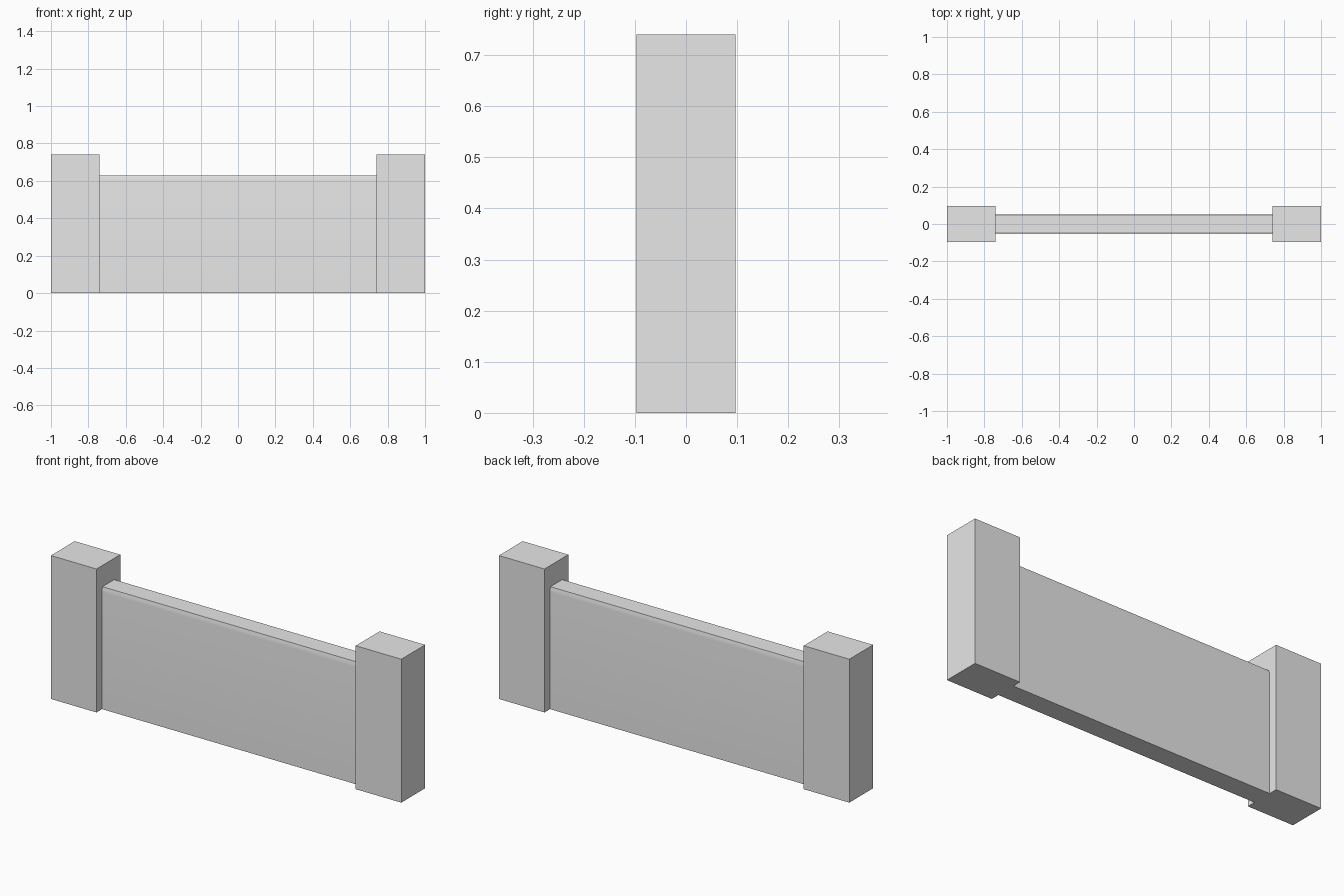
import bpy
import bmesh

cube = bpy.data.objects.get("Cube")
if cube:
    bpy.data.objects.remove(cube, do_unlink=True)

# Single plain grey material
grey = bpy.data.materials.new("plain_grey")
grey.use_nodes = True
colour = (0.8, 0.8, 0.8, 1)
grey.diffuse_color = colour
grey.node_tree.nodes["Principled BSDF"].inputs["Base Color"].default_value = colour


def extrude_profile(name, profile, x0, x1):
    """Sweep a closed (y, z) outline along x."""
    bm = bmesh.new()
    face = bm.faces.new([bm.verts.new((x0, y, z)) for y, z in profile])
    swept = bmesh.ops.extrude_face_region(bm, geom=[face])["geom"]
    verts = [v for v in swept if isinstance(v, bmesh.types.BMVert)]
    bmesh.ops.translate(bm, verts=verts, vec=(x1 - x0, 0, 0))
    bmesh.ops.recalc_face_normals(bm, faces=bm.faces)
    mesh = bpy.data.meshes.new(name)
    bm.to_mesh(mesh)
    bm.free()
    mesh.materials.append(grey)
    obj = bpy.data.objects.new(name, mesh)
    bpy.context.collection.objects.link(obj)
    return obj


def mirrored(half):
    """Complete a half outline across y = 0."""
    return half + [(-y, z) for y, z in reversed(half)]


POST_INNER, POST_DEPTH, POST_TOP = 0.74, 0.097, 0.74

# End posts
post_outline = mirrored([(POST_DEPTH, 0), (POST_DEPTH, POST_TOP)])
extrude_profile("left_post", post_outline, POST_INNER, 1)
extrude_profile("right_post", post_outline, -1, -POST_INNER)

# Wall panel with softened top edges
wall_outline = mirrored([(0.052, 0), (0.052, 0.605), (0.051, 0.615), (0.048, 0.63)])
wall = extrude_profile("wall_panel", wall_outline, -POST_INNER, POST_INNER)
bpy.ops.object.select_all(action="DESELECT")
wall.select_set(True)
bpy.context.view_layer.objects.active = wall
bpy.ops.object.shade_smooth_by_angle(angle=0.6)
